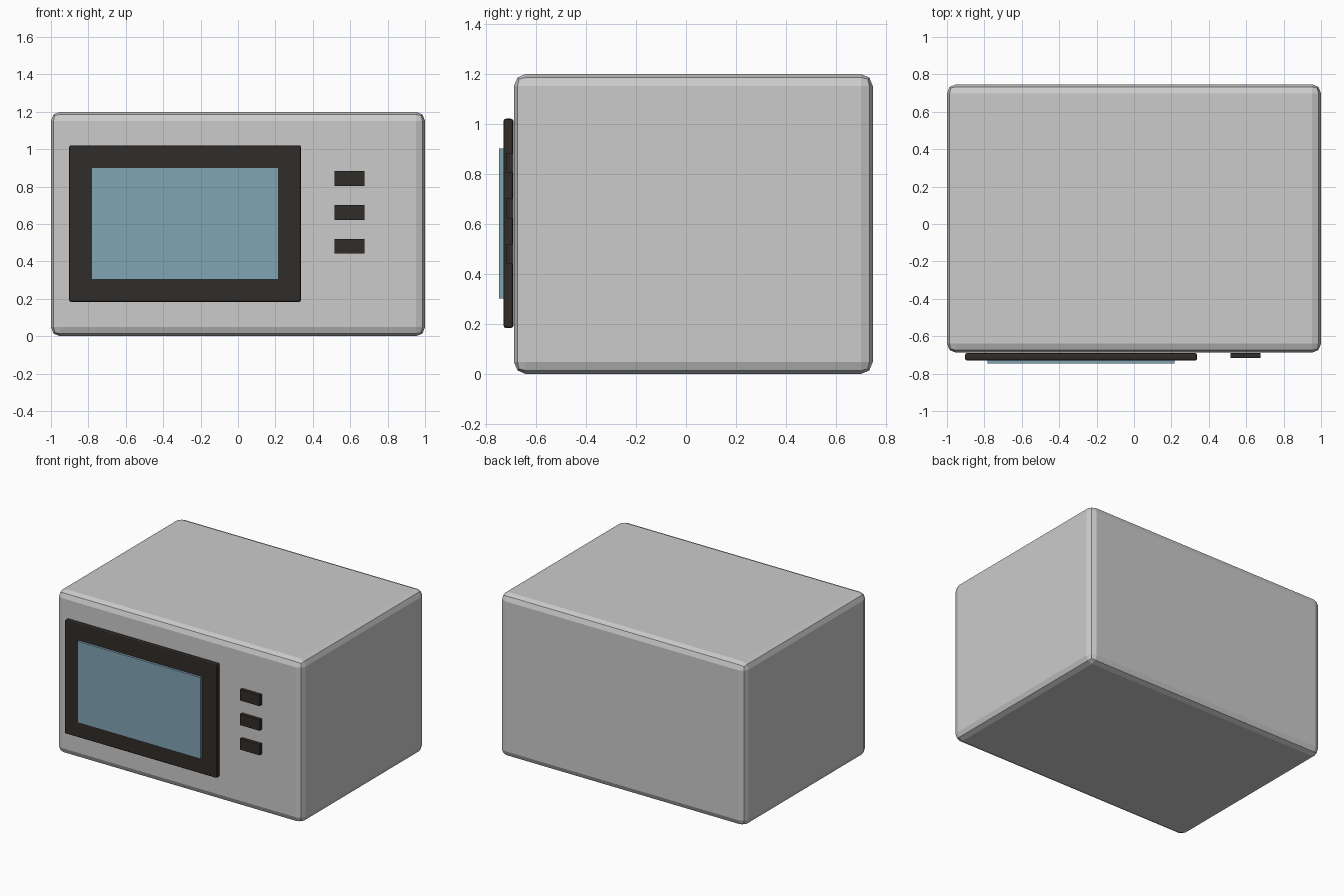
import bpy

if "Cube" in bpy.data.objects:
    bpy.data.objects.remove(bpy.data.objects["Cube"])


def material(name, color):
    m = bpy.data.materials.new(name)
    m.diffuse_color = (*color, 1)
    m.use_nodes = True
    m.node_tree.nodes["Principled BSDF"].inputs["Base Color"].default_value = m.diffuse_color
    return m


def box(name, x, y, z, bevel=0, segments=1, mat=None):
    """Box spanning the given (min, max) ranges, with optional bevelled edges."""
    spans = (x, y, z)
    bpy.ops.mesh.primitive_cube_add(size=1, location=[(a + b) / 2 for a, b in spans])
    ob = bpy.context.object
    ob.name = name
    ob.scale = [b - a for a, b in spans]
    bpy.ops.object.transform_apply(location=False, rotation=False, scale=True)
    if bevel:
        mod = ob.modifiers.new("Bevel", 'BEVEL')
        mod.width = bevel
        mod.segments = segments
    if mat:
        ob.data.materials.append(mat)
    return ob


dark = material("dark_plastic", (0.03, 0.025, 0.022))
blue = material("window_glass", (0.22, 0.38, 0.46))

# Oven body with rounded edges
box("body", (-1, 1), (-0.688, 0.747), (0, 1.2), 0.048, 2)

# Door frame and its window
box("door", (-0.903, 0.337), (-0.73, -0.69), (0.184, 1.021), 0.01, 2, dark)
box("door_window", (-0.783, 0.217), (-0.747, -0.72), (0.303, 0.902), mat=blue)

# Column of control buttons
for i in range(3):
    z = 0.843 - 0.181 * i
    box(f"button_{i + 1}", (0.517, 0.677), (-0.717, -0.69), (z - 0.04, z + 0.04), mat=dark)
